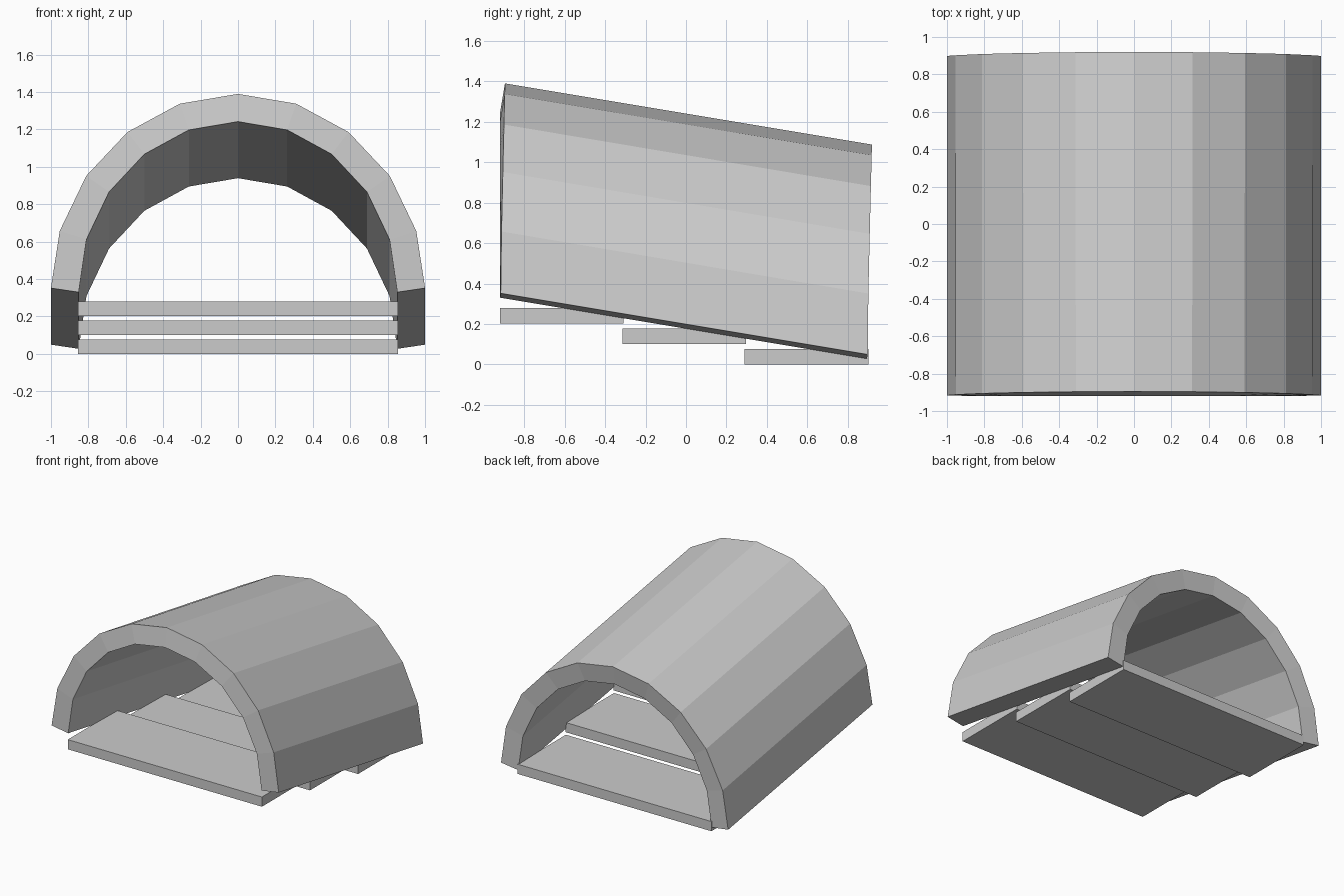
import bpy, bmesh
from math import sin, cos, pi

if "Cube" in bpy.data.objects:
    bpy.data.objects.remove(bpy.data.objects["Cube"])

SEGMENTS = 10
Y_FRONT, LENGTH, DROP = -0.92, 1.815, 0.3025


def link_mesh(name, bm):
    mesh = bpy.data.meshes.new(name)
    bm.to_mesh(mesh)
    bm.free()
    obj = bpy.data.objects.new(name, mesh)
    bpy.context.collection.objects.link(obj)
    return obj


def box(name, lo, hi):
    bm = bmesh.new()
    bmesh.ops.create_cube(bm, size=1)
    for v in bm.verts:
        for i in range(3):
            v.co[i] = lo[i] if v.co[i] < 0 else hi[i]
    return link_mesh(name, bm)


# Vaulted ceiling: inner half arch swept down the slope, thickened outwards
bm = bmesh.new()
pairs = []
for i in range(SEGMENTS + 1):
    a = pi * i / SEGMENTS
    x, z = 0.852 * cos(a), 0.33 + 0.912 * sin(a)
    pairs.append((bm.verts.new((x, Y_FRONT, z)),
                  bm.verts.new((x, Y_FRONT + LENGTH, z - DROP))))
for (f0, b0), (f1, b1) in zip(pairs, pairs[1:]):
    bm.faces.new((f0, b0, b1, f1))
vault = link_mesh("vault", bm)
shell = vault.modifiers.new("thickness", 'SOLIDIFY')
shell.thickness = 0.15
shell.offset = 1

# Stair treads, stepping down towards the back
for i in range(3):
    y = Y_FRONT + 0.605 * i
    z = 0.101 * (2 - i)
    box(f"stair_tread_{i + 1}", (-0.855, y, z), (0.855, y + 0.612, z + 0.077))
